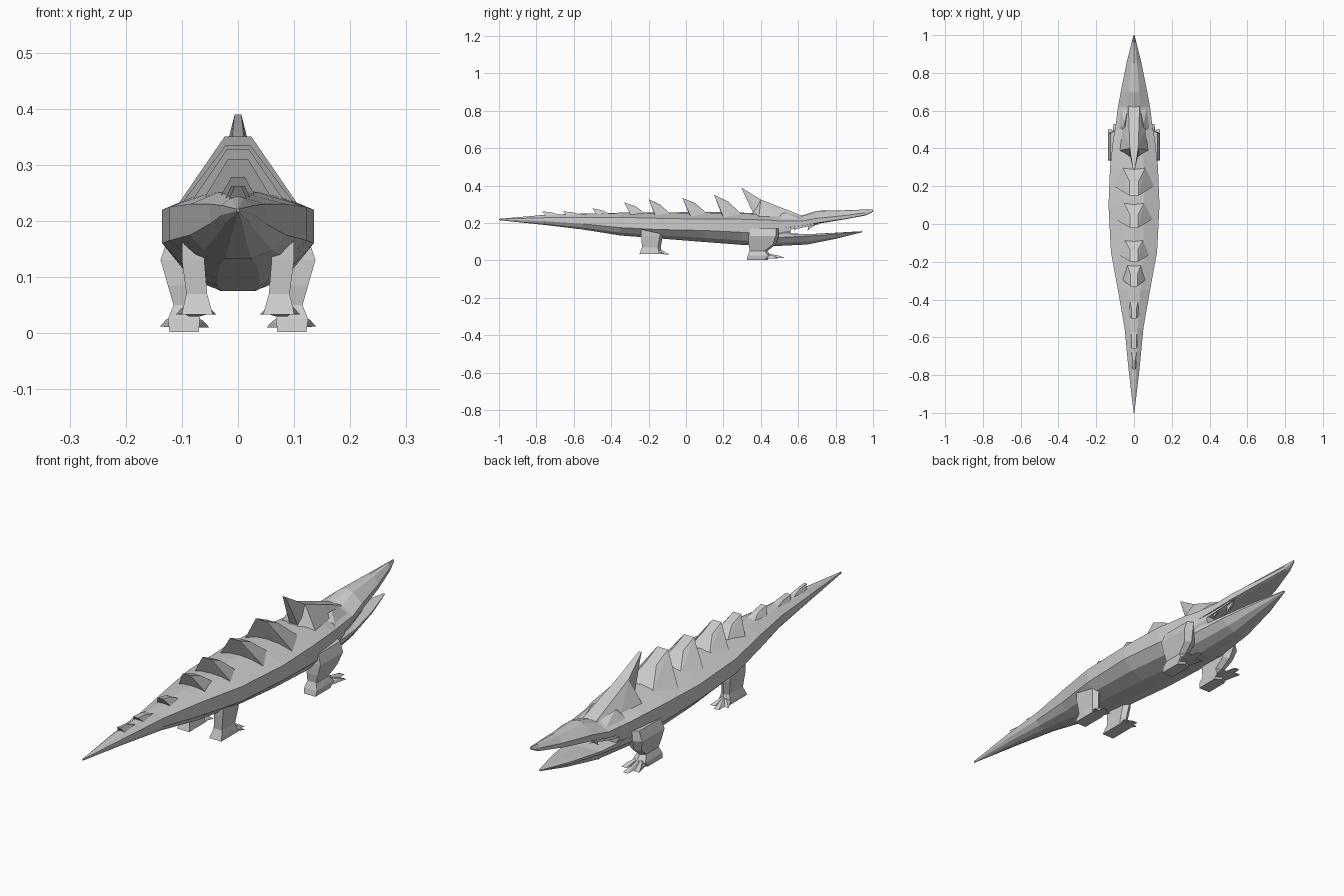
import bpy, bmesh

if "Cube" in bpy.data.objects:
    bpy.data.objects.remove(bpy.data.objects["Cube"], do_unlink=True)

grey = bpy.data.materials.new("stone grey")
grey.use_nodes = True
COLOUR = (0.6, 0.6, 0.6, 1)
grey.diffuse_color = COLOUR
grey.node_tree.nodes["Principled BSDF"].inputs["Base Color"].default_value = COLOUR


def finish(name, bm):
    bmesh.ops.recalc_face_normals(bm, faces=bm.faces)
    mesh = bpy.data.meshes.new(name)
    bm.to_mesh(mesh)
    bm.free()
    mesh.materials.append(grey)
    obj = bpy.data.objects.new(name, mesh)
    bpy.context.scene.collection.objects.link(obj)
    return obj


def loft(name, rings):
    """Skin a list of equal-length point rings and cap both ends."""
    bm = bmesh.new()
    rows = [[bm.verts.new(p) for p in ring] for ring in rings]
    n = len(rows[0])
    for a, b in zip(rows, rows[1:]):
        for i in range(n):
            j = (i + 1) % n
            bm.faces.new((a[i], a[j], b[j], b[i]))
    bm.faces.new(rows[0])
    bm.faces.new(rows[-1])
    return finish(name, bm)


def hull(name, points):
    bm = bmesh.new()
    verts = [bm.verts.new(p) for p in points]
    out = bmesh.ops.convex_hull(bm, input=verts)
    junk = [v for v in out["geom_interior"] if isinstance(v, bmesh.types.BMVert)]
    bmesh.ops.delete(bm, geom=junk, context="VERTS")
    return finish(name, bm)


def mirrored(points):
    return points + [(-x, y, z) for x, y, z in points]


def section(y, top, high, low, bottom, w):
    """Faceted cross-section, widest between the high and low side corners."""
    half = [(0.4 * w, y, top - 0.15 * (top - high)), (w, y, high), (w, y, low),
            (0.72 * w, y, low + 0.65 * (bottom - low)), (0.28 * w, y, bottom)]
    return [(0, y, top)] + half + [(-x, yy, z) for x, yy, z in reversed(half)]


# Trunk and tail: y, top, high side, low side, bottom, half width
loft("body", [section(*s) for s in (
    (-1.0, .222, .221, .218, .215, .002),
    (-.76, .243, .228, .21, .19, .03),
    (-.55, .25, .23, .195, .165, .05),
    (-.35, .255, .23, .175, .133, .085),
    (-.15, .255, .225, .165, .118, .122),
    (.1, .26, .22, .16, .098, .135),
    (.3, .255, .22, .15, .083, .127),
    (.45, .25, .215, .14, .075, .11),
    (.56, .24, .205, .16, .1, .09))])

# Open jaws
loft("upper_jaw", [section(*s) for s in (
    (.5, .25, .21, .17, .165, .1),
    (.62, .24, .21, .185, .18, .085),
    (.7, .265, .225, .2, .195, .07),
    (.85, .268, .24, .222, .22, .04),
    (.96, .272, .255, .243, .24, .013),
    (1.0, .273, .265, .262, .26, .003))])
loft("lower_jaw", [section(*s) for s in (
    (.45, .15, .145, .12, .075, .1),
    (.65, .135, .14, .13, .085, .075),
    (.8, .148, .147, .14, .115, .045),
    (.94, .156, .155, .152, .15, .004))])

# Back plates leaning to the tail: tip y, tip z, front y, tip half width, base half width
plates = ((-.77, .262, -.68, .006, .022), (-.66, .262, -.56, .012, .03),
          (-.5, .278, -.4, .012, .042), (-.33, .31, -.21, .018, .07),
          (-.2, .327, -.08, .02, .09), (-.02, .335, .12, .022, .105),
          (.15, .35, .3, .024, .11))
for i, (y, z, front, tip, base) in enumerate(plates):
    run = front - y
    hull(f"back_plate_{i + 1}", mirrored([
        (tip, y, z), (base, y + .35 * run, .225), (.4 * base, y + .3 * run, .235),
        (tip, y + .5 * run, z - .35 * (z - .25)), (.55 * base, front, .245)]))

# Tall crest behind the head
hull("crest_horn", mirrored([(.006, .295, .39), (.02, .36, .25), (.03, .4, .25),
                             (.022, .4, .325)]))
hull("crest_base", mirrored([(.022, .4, .325), (.02, .355, .25), (.075, .39, .235),
                             (.018, .48, .287), (.06, .5, .235), (.03, .63, .235)]))

# Parts that come in pairs
for side, label in ((1, "left"), (-1, "right")):
    def flip(points):
        return [(side * x, y, z) for x, y, z in points]

    def leg(name, steps):
        loft(f"{label}_{name}", [flip([
            (x0, y0, z), (x0, y1, z), ((x0 + x1) / 2, y1 + .015, z),
            (x1, y1, z), (x1, y0, z)]) for z, x0, x1, y0, y1 in steps])

    def toes(name, ankle, tips):
        x, y, z = ankle
        for k, (tx, ty, tz) in enumerate(tips):
            hull(f"{label}_{name}_toe_{k + 1}", flip([
                (x - .022, y, z - .02), (x + .022, y, z - .02), (x, y, z + .012),
                (tx - .011, ty, tz), (tx + .011, ty, tz), (tx, ty - .03, tz + .012)]))

    # Legs under the chest: z, inner x, outer x, rear y, front y
    leg("front_leg", ((.17, .08, .125, .34, .48), (.13, .075, .138, .335, .48),
                      (.085, .075, .125, .335, .465), (.05, .075, .115, .34, .42),
                      (.025, .068, .125, .33, .44), (.002, .07, .122, .325, .42)))
    toes("front_foot", (.095, .41, .03),
         ((.062, .49, .01), (.098, .53, .012), (.128, .5, .012)))
    # Legs under the hips
    leg("back_leg", ((.17, .06, .1, -.24, -.14), (.13, .06, .1, -.24, -.14),
                     (.07, .055, .092, -.235, -.15), (.045, .048, .098, -.245, -.145),
                     (.033, .045, .1, -.25, -.14)))
    toes("back_foot", (.073, -.15, .055),
         ((.05, -.1, .033), (.078, -.085, .03), (.1, -.115, .033)))

    # Cheek fin and fangs at the corner of the mouth
    hull(f"{label}_cheek_fin", flip([(.1, .46, .19), (.095, .47, .155), (.08, .5, .17),
                                     (.065, .72, .195), (.085, .6, .17)]))
    for y, x in ((.6, .072), (.67, .06)):
        hull(f"{label}_fang", flip([(x, y - .015, .19), (x, y + .03, .195),
                                    (x - .02, y, .19), (x, y - .02, .16)]))
    # Brow ridge
    hull(f"{label}_brow", flip([(.04, .48, .24), (.09, .5, .21), (.05, .53, .255),
                                (.07, .62, .215), (.035, .6, .238)]))
